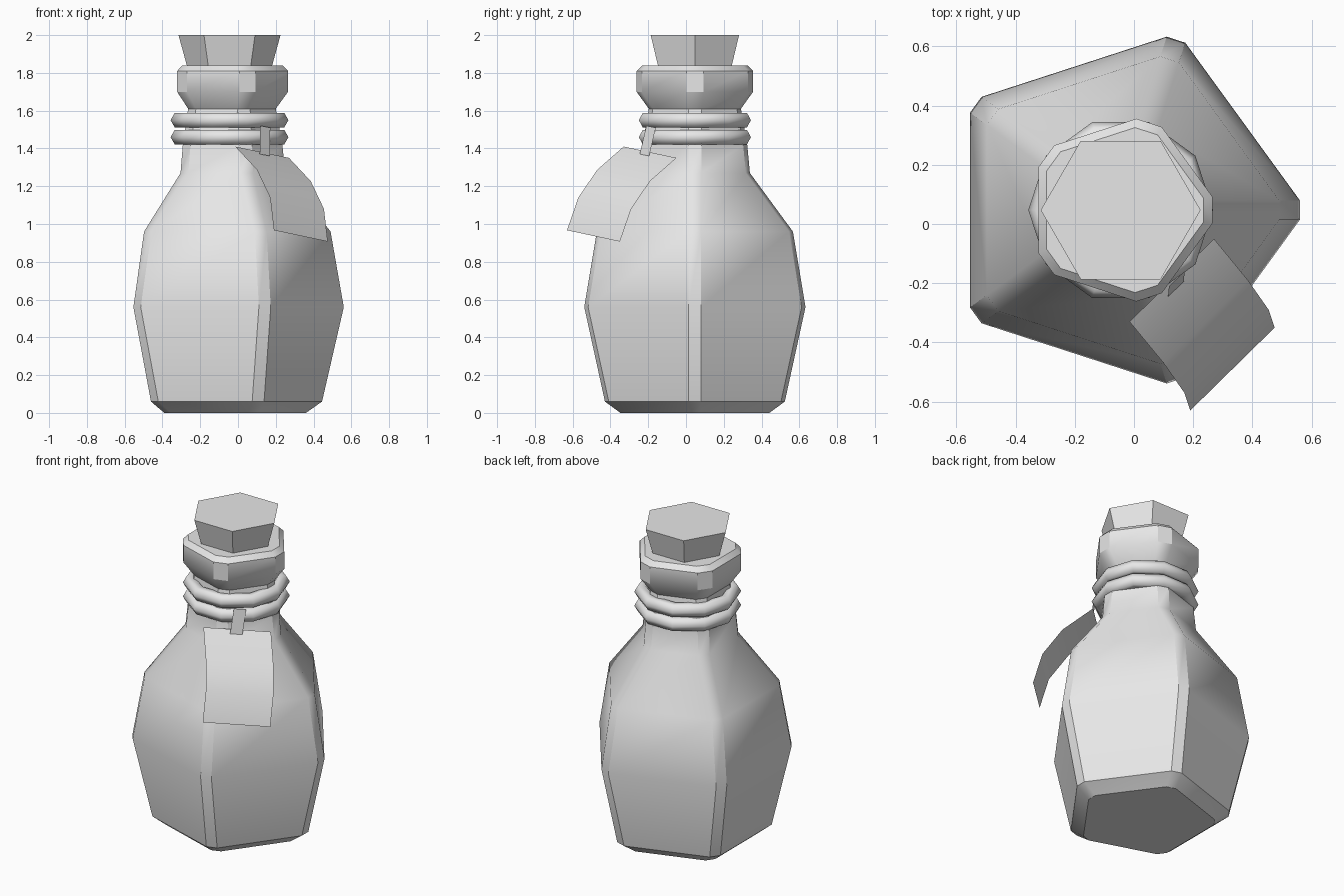
import bpy
import math
from mathutils import Vector

cube = bpy.data.objects.get("Cube")
if cube:
    bpy.data.objects.remove(cube)

# Axis of the bottle
CX, CY = -0.045, 0.047

grey = bpy.data.materials.new("plain grey")
grey.use_nodes = True
grey.diffuse_color = (0.8, 0.8, 0.8, 1)
for node in grey.node_tree.nodes:
    if node.type == 'BSDF_PRINCIPLED':
        node.inputs["Base Color"].default_value = (0.8, 0.8, 0.8, 1)


def finish(obj, angle):
    obj.data.materials.append(grey)
    bpy.ops.object.select_all(action='DESELECT')
    obj.select_set(True)
    bpy.context.view_layer.objects.active = obj
    bpy.ops.object.shade_smooth_by_angle(angle=math.radians(angle))


def make(name, verts, faces, angle):
    mesh = bpy.data.meshes.new(name)
    mesh.from_pydata(verts, [], faces)
    mesh.update()
    obj = bpy.data.objects.new(name, mesh)
    bpy.context.collection.objects.link(obj)
    finish(obj, angle)
    return obj


def loft(name, profile, sides, angle):
    """Stack polygon rings (height, radius, half width of the corner chamfer)."""
    verts, faces = [], []
    for z, d, h in profile:
        for k in range(sides):
            a = math.tau * k / sides
            for s in ((-h, h) if h else (0,)):
                verts.append((CX + d * math.cos(a) - s * math.sin(a),
                              CY + d * math.sin(a) + s * math.cos(a), z))
    n = len(verts) // len(profile)
    for r in range(len(profile) - 1):
        for i in range(n):
            j = (i + 1) % n
            faces.append((r * n + i, r * n + j, (r + 1) * n + j, (r + 1) * n + i))
    faces.append(tuple(reversed(range(n))))
    faces.append(tuple(range(len(verts) - n, len(verts))))
    return make(name, verts, faces, angle)


# Five-sided bottle with chamfered corners, neck and lip
loft("bottle", [
    (0.0, 0.405, 0.03), (0.06, 0.49, 0.033), (0.56, 0.605, 0.033),
    (0.96, 0.535, 0.033), (1.27, 0.295, 0.035), (1.42, 0.28, 0.035),
    (1.61, 0.245, 0.035), (1.70, 0.31, 0.045), (1.81, 0.31, 0.045),
    (1.84, 0.28, 0.04)], 5, 35)

# Six-sided tapered cork
loft("cork", [(1.80, 0.215, 0), (2.0, 0.27, 0)], 6, 30)

# Two cord rings round the neck
for label, z in (("upper", 1.55), ("lower", 1.46)):
    bpy.ops.mesh.primitive_torus_add(
        major_segments=10, minor_segments=6, major_radius=0.268,
        minor_radius=0.044, location=(CX, CY, z))
    ring = bpy.context.object
    ring.name = label + "_cord_ring"
    finish(ring, 65)


def sheet(name, path, across):
    """Sweep a straight edge along a path to make a thin sheet."""
    verts = []
    for p in path:
        verts += [Vector(p), Vector(p) + Vector(across)]
    faces = [(2 * i, 2 * i + 2, 2 * i + 3, 2 * i + 1) for i in range(len(path) - 1)]
    make(name, verts, faces, 40)


# Curled paper tag and the strap that holds it
sheet("tag", [(-0.015, -0.33, 1.41), (0.10, -0.47, 1.287),
              (0.17, -0.57, 1.14), (0.19, -0.63, 0.967)], (0.285, 0.28, -0.06))
sheet("tag_strap", [(0.118, -0.21, 1.52), (0.115, -0.245, 1.37)], (0.053, 0.05, -0.01))
